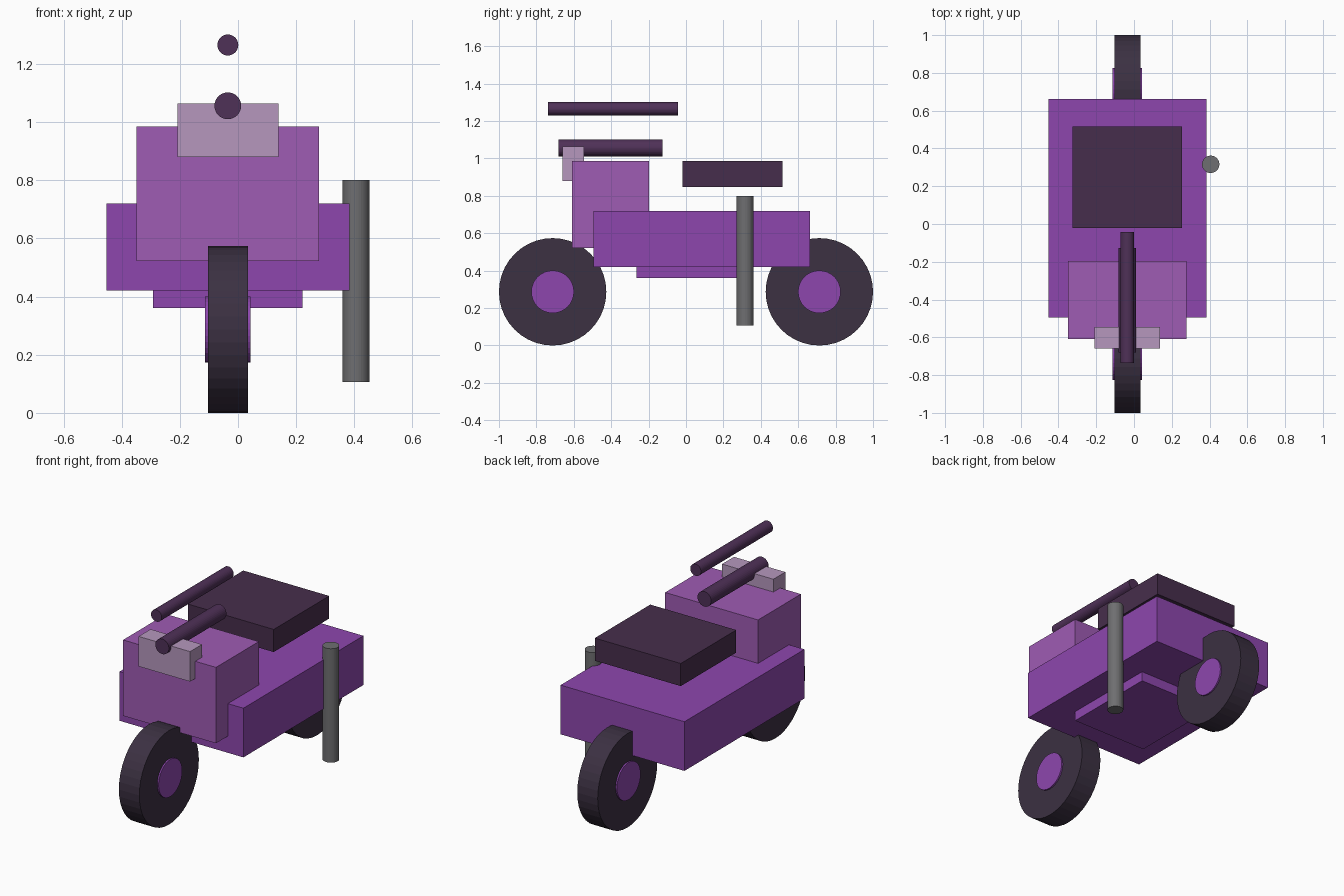
import bpy
from math import pi
from mathutils import Matrix
import bmesh

if "Cube" in bpy.data.objects:
    bpy.data.objects.remove(bpy.data.objects["Cube"])

MID = -0.035  # centre line of the scooter


def material(name, rgb):
    mat = bpy.data.materials.new(name)
    mat.diffuse_color = (*[(c / 255) ** 2.2 for c in rgb], 1)
    mat.use_nodes = True
    mat.node_tree.nodes["Principled BSDF"].inputs["Base Color"].default_value = mat.diffuse_color
    return mat


def finish(name, bm, mat, location):
    mesh = bpy.data.meshes.new(name)
    bm.to_mesh(mesh)
    bm.free()
    mesh.materials.append(mat)
    obj = bpy.data.objects.new(name, mesh)
    obj.location = location
    bpy.context.collection.objects.link(obj)
    return obj


def box(name, mat, width, y, z):
    """Block centred on MID, spanning the given y and z ranges."""
    bm = bmesh.new()
    size = (width, y[1] - y[0], z[1] - z[0])
    bmesh.ops.create_cube(bm, size=1, matrix=Matrix.Diagonal((*size, 1)))
    return finish(name, bm, mat, (MID, sum(y) / 2, sum(z) / 2))


def rod(name, mat, radius, length, location, axis="Z", sides=32):
    """Capped cylinder along an axis."""
    turn = {"X": Matrix.Rotation(pi / 2, 4, "Y"),
            "Y": Matrix.Rotation(pi / 2, 4, "X"),
            "Z": Matrix.Identity(4)}[axis]
    bm = bmesh.new()
    bmesh.ops.create_cone(bm, cap_ends=True, segments=sides, radius1=radius,
                          radius2=radius, depth=length, matrix=turn)
    return finish(name, bm, mat, location)


purple = material("purple", (140, 72, 172))
violet = material("light purple", (157, 92, 178))
pale = material("pale lilac", (180, 150, 188))
dark = material("dark plum", (72, 49, 77))
grip = material("grip plum", (80, 52, 88))
rubber = material("rubber", (62, 52, 68))
steel = material("steel", (110, 110, 112))

# Body blocks
box("body", purple, 0.836, (-0.495, 0.662), (0.42, 0.72))
box("floor_plate", purple, 0.513, (-0.265, 0.337), (0.36, 0.50))
box("front_cowl", violet, 0.627, (-0.61, -0.197), (0.522, 0.985))
box("headlight", pale, 0.347, (-0.66, -0.545), (0.88, 1.063))
box("seat", dark, 0.58, (-0.02, 0.515), (0.847, 0.985))

# Bars above the cowl
rod("lower_bar", grip, 0.046, 0.555, (MID, -0.404, 1.056), "Y")
rod("upper_bar", grip, 0.036, 0.694, (MID, -0.39, 1.265), "Y")

# Wheels with hubs
for end, y in (("front", -0.713), ("rear", 0.713)):
    rod(end + "_wheel", rubber, 0.287, 0.138, (MID, y, 0.287), "X", 40)
    rod(end + "_hub", purple, 0.114, 0.156, (MID, y, 0.287), "X")

# Upright exhaust pipe on the right
rod("exhaust_pipe", steel, 0.046, 0.695, (0.406, 0.316, 0.453))
